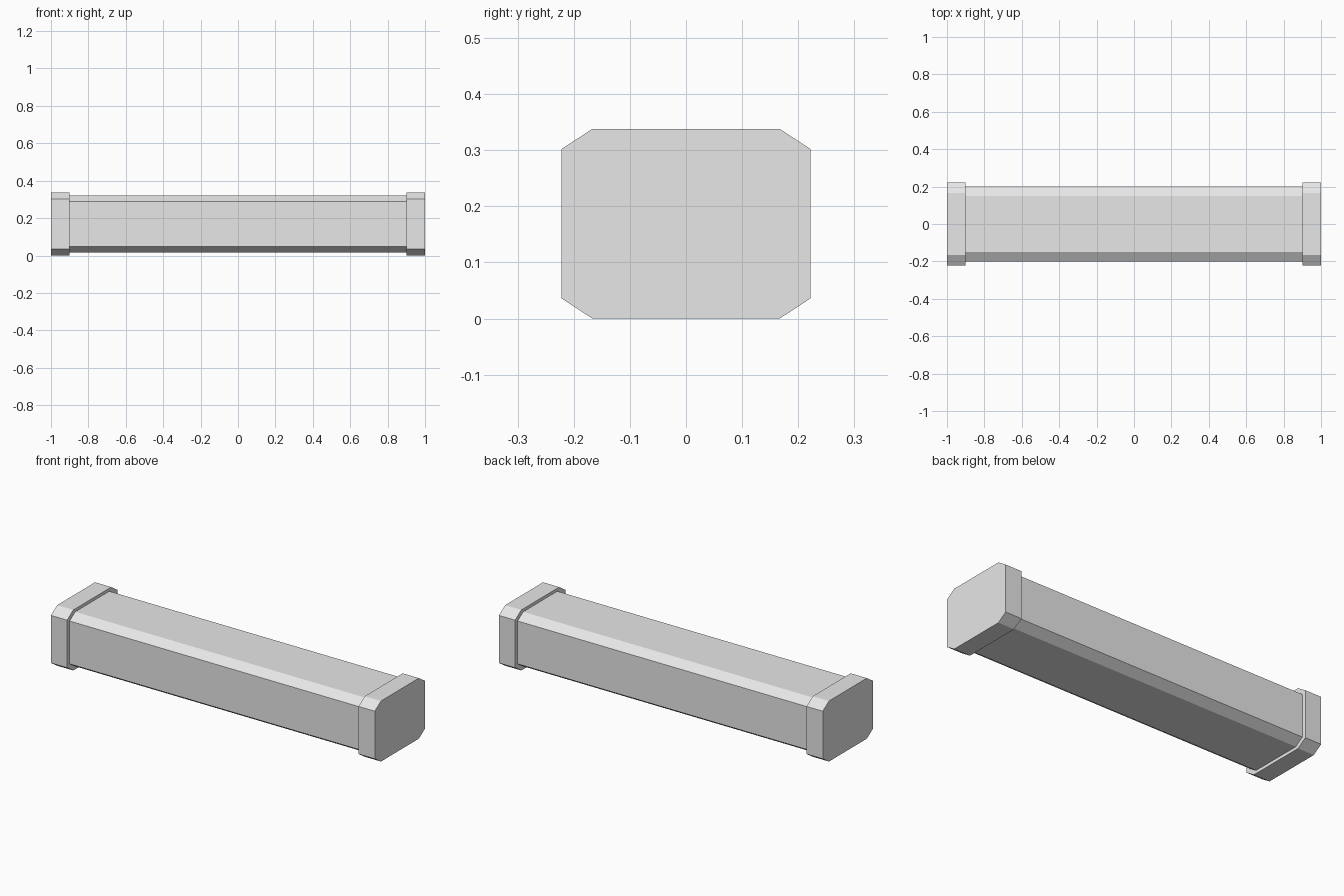
import bpy
import bmesh

cube = bpy.data.objects.get("Cube")
if cube:
    bpy.data.objects.remove(cube, do_unlink=True)

grey = bpy.data.materials.new("light grey")
grey.use_nodes = True
colour = (0.8, 0.8, 0.8, 1)
grey.diffuse_color = colour
grey.node_tree.nodes["Principled BSDF"].inputs["Base Color"].default_value = colour

HALF_W, HALF_H = 0.222, 0.169      # outer size of the end caps
FLAT_W, FLAT_H = 0.167, 0.133      # where the corner chamfers start


def chamfered_bar(name, x0, x1, scale):
    """Extrude a chamfered rectangle along x."""
    quarter = [(HALF_W, FLAT_H), (FLAT_W, HALF_H)]
    half = quarter + [(-y, z) for y, z in reversed(quarter)]
    outline = half + [(-y, -z) for y, z in half]
    bm = bmesh.new()
    face = bm.faces.new([bm.verts.new((x0, y * scale, HALF_H + z * scale))
                         for y, z in outline])
    end = bmesh.ops.extrude_face_region(bm, geom=[face], use_keep_orig=True)["geom"]
    bmesh.ops.translate(bm, vec=(x1 - x0, 0, 0),
                        verts=[v for v in end if isinstance(v, bmesh.types.BMVert)])
    bmesh.ops.recalc_face_normals(bm, faces=bm.faces)
    mesh = bpy.data.meshes.new(name)
    bm.to_mesh(mesh)
    bm.free()
    mesh.materials.append(grey)
    obj = bpy.data.objects.new(name, mesh)
    bpy.context.collection.objects.link(obj)


# Slimmer beam between two wider end caps
chamfered_bar("beam", -0.9, 0.9, 0.9)
chamfered_bar("left_end_cap", 0.9, 1.0, 1.0)
chamfered_bar("right_end_cap", -1.0, -0.9, 1.0)
